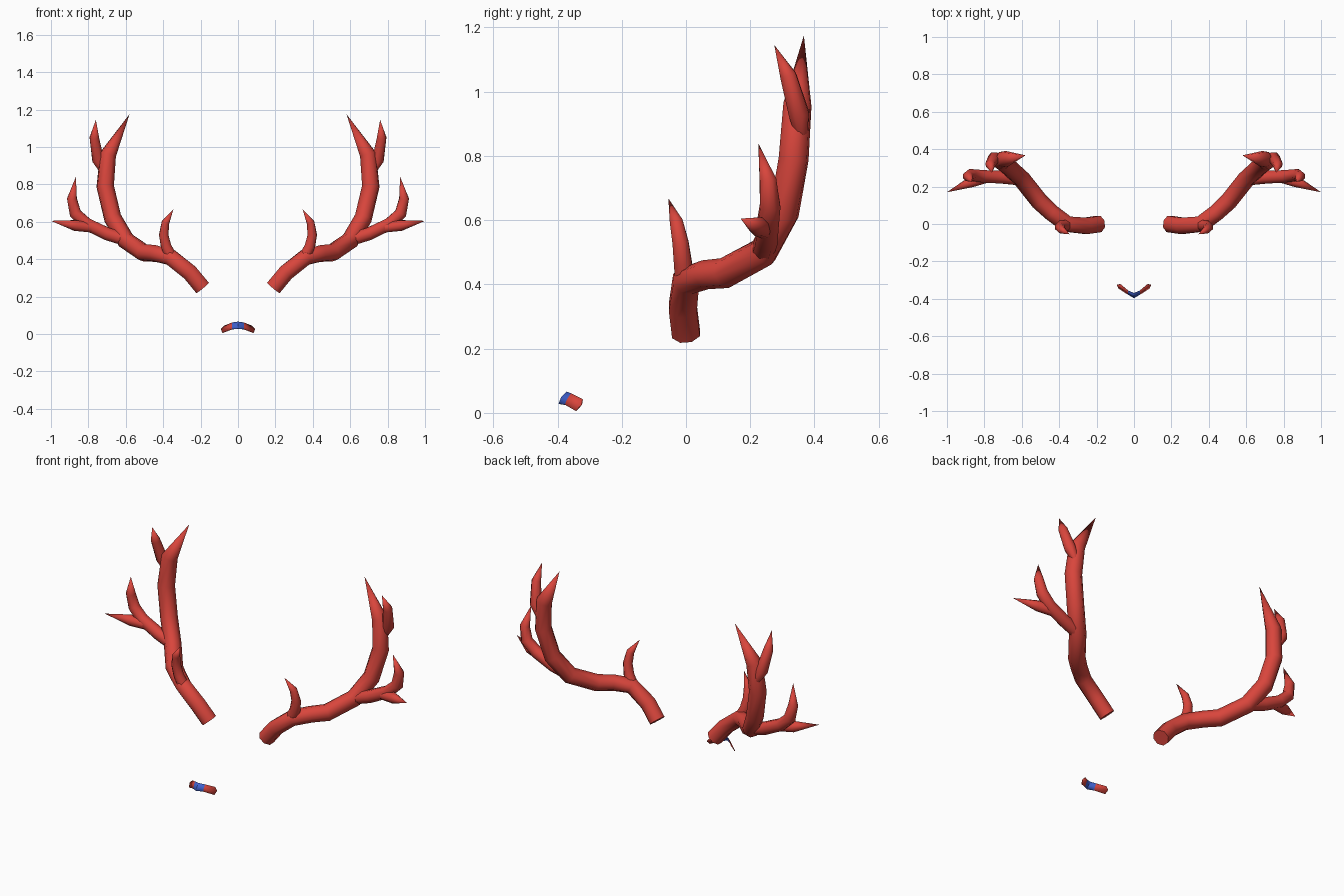
import bpy, bmesh, math
from mathutils import Vector

if "Cube" in bpy.data.objects:
    bpy.data.objects.remove(bpy.data.objects["Cube"])


def material(name, rgb):
    m = bpy.data.materials.new(name)
    m.diffuse_color = (*rgb, 1)
    m.use_nodes = True
    m.node_tree.nodes["Principled BSDF"].inputs["Base Color"].default_value = m.diffuse_color
    return m


RED = material("coral red", (0.69, 0.06, 0.045))
BLUE = material("blue", (0.05, 0.12, 0.62))


def finish(name, bm, mats, angle):
    bmesh.ops.recalc_face_normals(bm, faces=bm.faces)
    me = bpy.data.meshes.new(name)
    bm.to_mesh(me)
    bm.free()
    ob = bpy.data.objects.new(name, me)
    bpy.context.collection.objects.link(ob)
    for m in mats:
        me.materials.append(m)
    bpy.ops.object.select_all(action='DESELECT')
    ob.select_set(True)
    bpy.context.view_layer.objects.active = ob
    bpy.ops.object.shade_smooth_by_angle(angle=math.radians(angle))
    return ob


def horn(name, path, side, sides=8):
    """Tapered tube along (x, y, z, radius) points, ending in a sharp tip."""
    pts = [Vector((p[0] * side, p[1], p[2])) for p in path]
    bm = bmesh.new()
    rings = []
    u = Vector((0, 1, 0))
    for i, p in enumerate(pts[:-1]):
        ahead = (pts[i + 1] - p).normalized()
        behind = (p - pts[i - 1]).normalized() if i else ahead
        t = (ahead + behind).normalized()
        u = (u - t * u.dot(t)).normalized()
        v = t.cross(u)
        r = path[i][3]
        rings.append([bm.verts.new(p + r * (u * math.cos(a) + v * math.sin(a)))
                      for a in (math.tau * (k + 0.5) / sides for k in range(sides))])
    for a, b in zip(rings, rings[1:]):
        for k in range(sides):
            n = (k + 1) % sides
            bm.faces.new((a[k], a[n], b[n], b[k]))
    tip = bm.verts.new(pts[-1])
    for k in range(sides):
        bm.faces.new((rings[-1][k], rings[-1][(k + 1) % sides], tip))
    bm.faces.new(rings[0])
    return finish(name, bm, [RED], 50)


PARTS = {
    "main_beam": [
        (0.19, 0.00, 0.247, 0.047), (0.257, -0.01, 0.328, 0.047),
        (0.36, 0.00, 0.41, 0.046), (0.44, 0.06, 0.43, 0.046),
        (0.505, 0.12, 0.435, 0.048), (0.60, 0.24, 0.50, 0.048),
        (0.67, 0.305, 0.62, 0.048), (0.71, 0.335, 0.79, 0.048),
        (0.695, 0.347, 0.96, 0.045), (0.58, 0.367, 1.175, 0)],
    "brow_tine": [
        (0.36, -0.005, 0.42, 0.032), (0.385, -0.01, 0.47, 0.03),
        (0.397, -0.017, 0.53, 0.027), (0.388, -0.03, 0.595, 0.022),
        (0.345, -0.055, 0.668, 0)],
    "outer_branch": [
        (0.58, 0.237, 0.497, 0.036), (0.70, 0.25, 0.535, 0.037),
        (0.81, 0.255, 0.588, 0.036), (0.87, 0.262, 0.645, 0.034),
        (0.888, 0.255, 0.725, 0.028), (0.867, 0.225, 0.84, 0)],
    "side_tine": [
        (0.77, 0.25, 0.565, 0.026), (0.87, 0.225, 0.58, 0.031),
        (1.00, 0.17, 0.605, 0)],
    "crown_tine": [
        (0.715, 0.36, 0.86, 0.018), (0.748, 0.352, 0.93, 0.034),
        (0.768, 0.318, 1.05, 0.027), (0.76, 0.275, 1.145, 0)],
}
for part, path in PARTS.items():
    for label, side in (("right", 1), ("left", -1)):
        horn(f"{part}_{label}", path, side)

# Folded nose band: top edge, middle and bottom edge at each station
half = [
    ((0.0, -0.370, 0.065), (0.0, -0.387, 0.048), (0.0, -0.395, 0.028)),
    ((0.032, -0.357, 0.060), (0.032, -0.368, 0.043), (0.032, -0.376, 0.025)),
    ((0.074, -0.322, 0.043), (0.090, -0.325, 0.026), (0.083, -0.343, 0.006)),
]
stations = [[(-x, y, z) for x, y, z in s] for s in half[:0:-1]] + half
bm = bmesh.new()
cols = [[bm.verts.new(p) for p in s] for s in stations]
for i, (a, b) in enumerate(zip(cols, cols[1:])):
    for k in range(2):
        f = bm.faces.new((a[k], a[k + 1], b[k + 1], b[k]))
        f.material_index = 1 if i in (1, 2) else 0   # blue centre
band = finish("nose_band", bm, [RED, BLUE], 30)
solid = band.modifiers.new("thickness", 'SOLIDIFY')
solid.thickness = 0.004
solid.offset = 0
